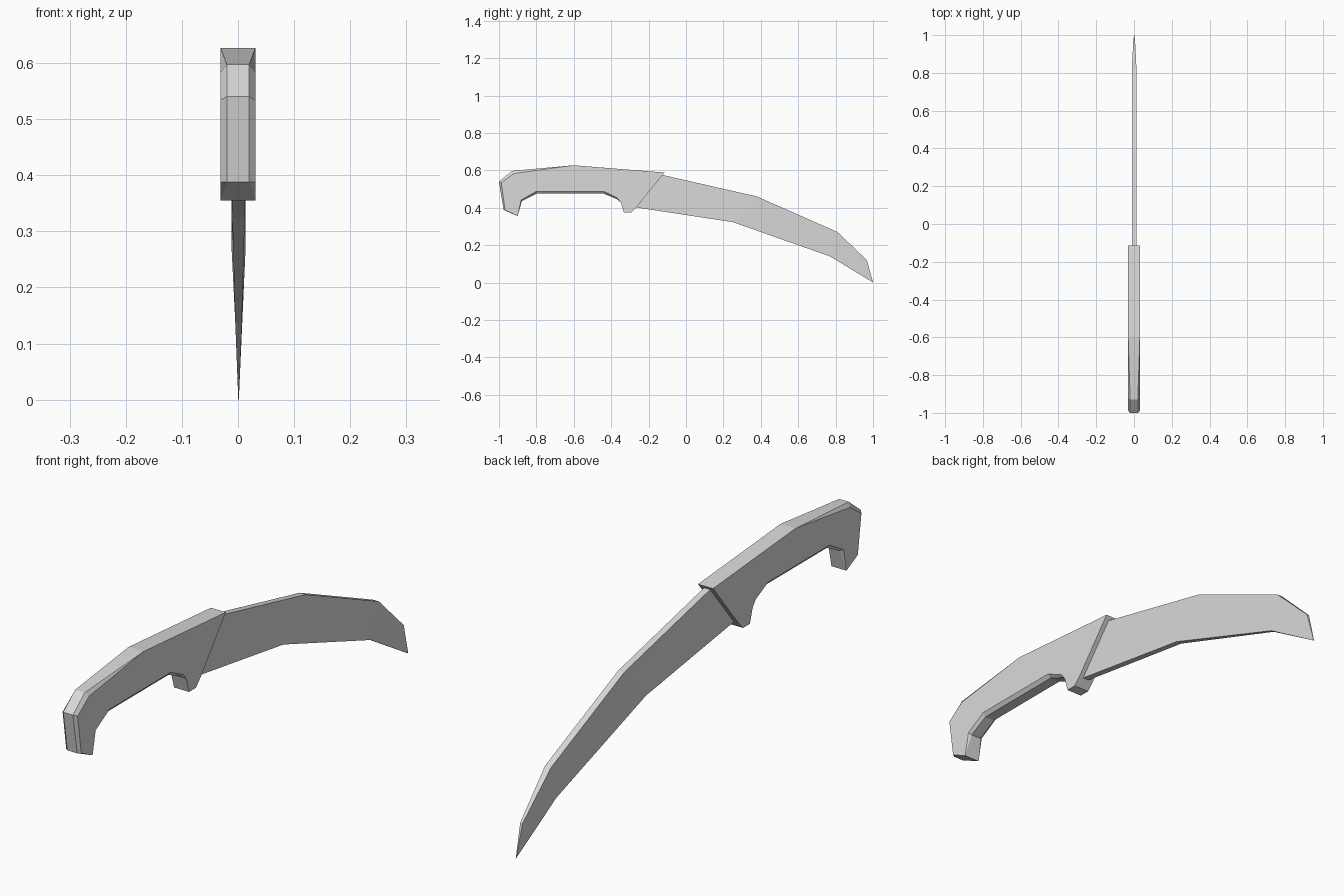
import bpy
import bmesh

cube = bpy.data.objects.get("Cube")
if cube:
    bpy.data.objects.remove(cube, do_unlink=True)

grey = bpy.data.materials.new("plain_grey")
grey.use_nodes = True
colour = (0.7, 0.7, 0.7, 1)
grey.diffuse_color = colour
grey.node_tree.nodes["Principled BSDF"].inputs["Base Color"].default_value = colour


def loft(name, loops):
    """Skin matching closed loops and cap both ends."""
    bm = bmesh.new()
    rings = [[bm.verts.new(p) for p in loop] for loop in loops]
    for a, b in zip(rings, rings[1:]):
        for i in range(len(a)):
            j = (i + 1) % len(a)
            bm.faces.new((a[i], a[j], b[j], b[i]))
    bm.faces.new(rings[0][::-1])
    bm.faces.new(rings[-1])
    bmesh.ops.remove_doubles(bm, verts=bm.verts, dist=0.0004)
    bmesh.ops.recalc_face_normals(bm, faces=bm.faces)
    mesh = bpy.data.meshes.new(name)
    bm.to_mesh(mesh)
    bm.free()
    mesh.materials.append(grey)
    obj = bpy.data.objects.new(name, mesh)
    bpy.context.collection.objects.link(obj)
    return obj


# Handle outline: y, z, then the inset of the side face where the edge is chamfered
outline = [
    (-0.115, 0.588, 0, 0), (-0.6, 0.627, 0, 0),
    (-0.93, 0.597, 0.01, -0.014), (-1.0, 0.54, 0.012, -0.006),
    (-0.975, 0.388, 0.008, 0), (-0.90, 0.355, 0, 0),
    (-0.878, 0.435, -0.004, 0.006), (-0.80, 0.475, 0, 0.013),
    (-0.44, 0.475, 0, 0.013), (-0.37, 0.446, 0.004, 0.006),
    (-0.348, 0.428, 0, 0), (-0.332, 0.374, 0, 0),
    (-0.292, 0.374, 0, 0), (-0.265, 0.402, 0, 0),
]
HALF, NARROW = 0.031, 0.02


def side_loop(sign):
    return [(sign * HALF, y + dy, z + dz) for y, z, dy, dz in outline]


def rim_loop(sign):
    return [(sign * (NARROW if dy or dz else HALF), y, z) for y, z, dy, dz in outline]


loft("handle", [side_loop(-1), rim_loop(-1), rim_loop(1), side_loop(1)])

# Blade sections: spine y, z, half width, then cutting edge y, z, half width
sections = [
    (-0.16, 0.583, 0.0125, -0.29, 0.405, 0.0125),
    (0.38, 0.46, 0.0125, 0.25, 0.323, 0.011),
    (0.81, 0.27, 0.0125, 0.77, 0.14, 0.006),
    (0.967, 0.12, 0.005, 1.0, 0.0, 0.0005),
]
MID = 0.001
loft("blade", [
    [(MID - st, sy, sz), (MID + st, sy, sz), (MID + et, ey, ez), (MID - et, ey, ez)]
    for sy, sz, st, ey, ez, et in sections
])
